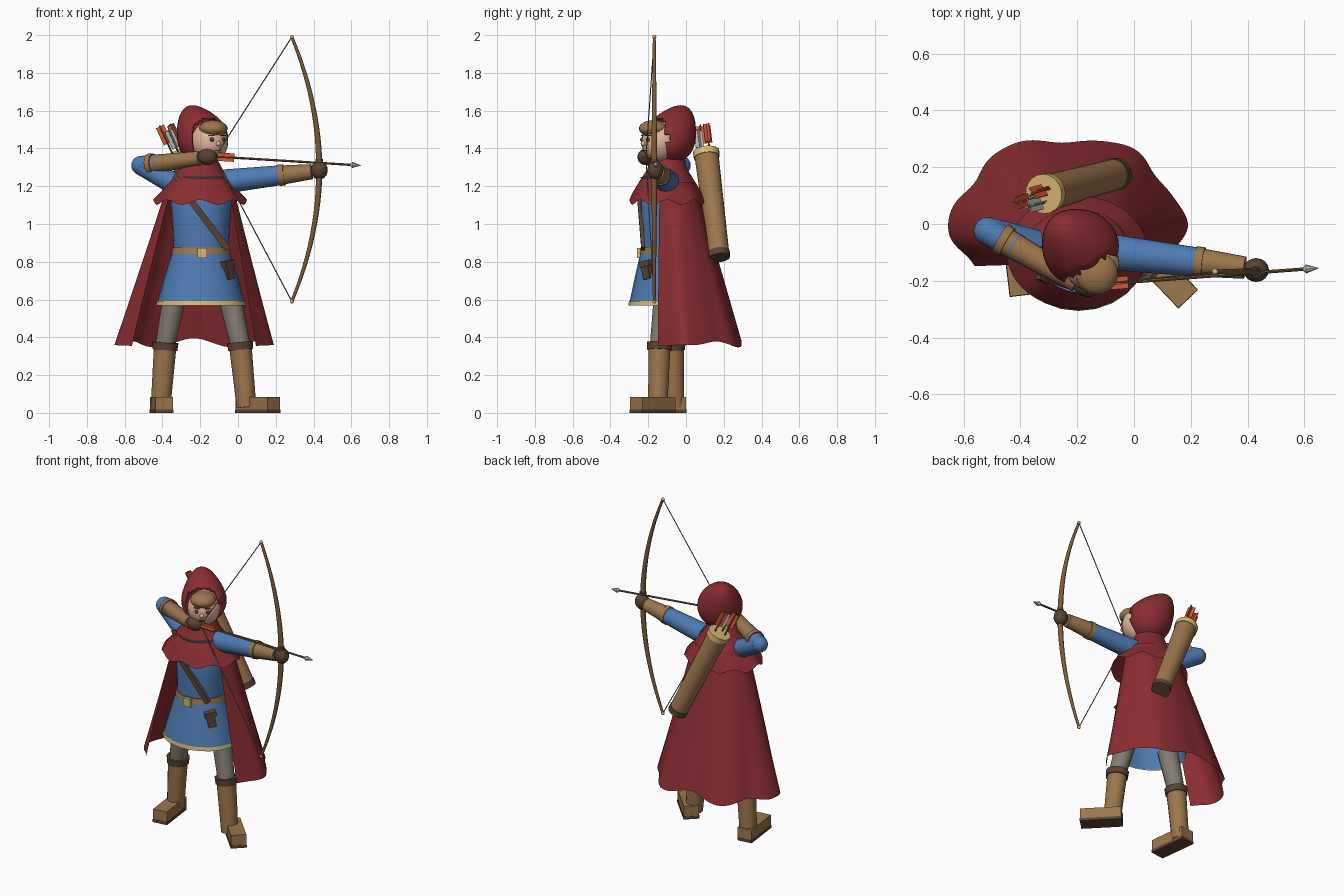
import bpy, bmesh, math
from mathutils import Vector as V, Matrix

if "Cube" in bpy.data.objects:
    bpy.data.objects.remove(bpy.data.objects["Cube"])

def mat(name, r, g, b):
    m = bpy.data.materials.new(name)
    lin = lambda c: (c / 255 / 12.92) if c < 11 else ((c / 255 + 0.055) / 1.055) ** 2.4
    m.diffuse_color = (lin(r), lin(g), lin(b), 1)
    m.use_nodes = True
    m.node_tree.nodes["Principled BSDF"].inputs["Base Color"].default_value = m.diffuse_color
    return m

RED = mat("cloak red", 138, 45, 49)
BLUE = mat("tunic blue", 78, 124, 181)
TAN = mat("leather tan", 156, 118, 77)
DARK = mat("dark leather", 90, 68, 50)
CREAM = mat("cream trim", 220, 188, 118)
GREY = mat("trouser grey", 130, 124, 114)
SKIN = mat("skin", 226, 182, 156)
WOOD = mat("bow wood", 124, 92, 58)
ORANGE = mat("feather orange", 228, 95, 60)
PALE = mat("pale steel", 198, 198, 196)

def finish(name, bm, m, angle=40):
    bmesh.ops.recalc_face_normals(bm, faces=bm.faces)
    me = bpy.data.meshes.new(name)
    bm.to_mesh(me); bm.free()
    me.materials.append(m)
    ob = bpy.data.objects.new(name, me)
    bpy.context.collection.objects.link(ob)
    bpy.ops.object.select_all(action='DESELECT')
    ob.select_set(True); bpy.context.view_layer.objects.active = ob
    bpy.ops.object.shade_smooth_by_angle(angle=math.radians(angle))
    return ob

def skin_rings(name, rings, m, closed=True, caps=True):
    bm = bmesh.new()
    vs = [[bm.verts.new(p) for p in r] for r in rings]
    n = len(vs[0])
    for a, b in zip(vs, vs[1:]):
        for i in range(n if closed else n - 1):
            j = (i + 1) % n
            bm.faces.new((a[i], a[j], b[j], b[i]))
    if caps:
        bm.faces.new(vs[0]); bm.faces.new(vs[-1])
    return finish(name, bm, m)

def loft(name, rows, m, seg=24, caps=True):
    """Horizontal ellipses: (cx, cy, z, rx, ry)."""
    ang = [2 * math.pi * i / seg for i in range(seg)]
    return skin_rings(name, [[(x + rx * math.cos(a), y + ry * math.sin(a), z) for a in ang]
                             for x, y, z, rx, ry in rows], m, caps=caps)

def sweep(name, pts, radii, m, seg=14):
    """Round section along a path."""
    pts = [V(p) for p in pts]
    rings = []
    for i, (p, r) in enumerate(zip(pts, radii)):
        d = (pts[min(i + 1, len(pts) - 1)] - pts[max(i - 1, 0)]).normalized()
        u = d.cross(V((0, 1, 0.01))).normalized()
        w = d.cross(u)
        rings.append([p + r * (math.cos(a) * u + math.sin(a) * w)
                      for a in (2 * math.pi * k / seg for k in range(seg))])
    return skin_rings(name, rings, m)

def ball(name, c, r, m, seg=16):
    r = (r, r, r) if isinstance(r, (int, float)) else r
    bm = bmesh.new()
    bmesh.ops.create_uvsphere(bm, u_segments=seg, v_segments=seg * 2 // 3, radius=1,
                              matrix=Matrix.Translation(c) @ Matrix.Diagonal((*r, 1)))
    return finish(name, bm, m)

def box(name, c, size, m, rot=None):
    bm = bmesh.new()
    bmesh.ops.create_cube(bm, size=1, matrix=Matrix.Translation(c) @ (rot or Matrix()) @ Matrix.Diagonal((*size, 1)))
    return finish(name, bm, m)

def along(p, q, t):
    return V(p).lerp(V(q), t)

def aim(d, side=(0, 1, 0)):
    """Rotation whose local x follows d."""
    x = V(d).normalized(); y = V(side); y = (y - x * y.dot(x)).normalized()
    return Matrix((x, y, x.cross(y))).transposed().to_4x4()

# legs, boots and feet
legs = {"left": [(-.335, -.09, .62), (-.385, -.07, .36), (-.41, -.06, .03)],
        "right": [(-.045, -.11, .62), (.012, -.14, .36), (.045, -.15, .03)]}
feet = {"left": ((-.405, -.128), (.12, -1, 0)), "right": ((.105, -.175), (.69, -.72, 0))}
for s, (hip, knee, ankle) in legs.items():
    sweep(s + "_trouser_leg", [hip, knee], [.062, .052], GREY)
    sweep(s + "_boot", [along(knee, ankle, -.02), ankle], [.06, .052], TAN)
    sweep(s + "_boot_cuff", [along(knee, ankle, -.04), along(knee, ankle, .08)], [.069, .066], DARK)
    (x, y), d = feet[s]
    r = aim(d, (-d[1], d[0], 0))
    box(s + "_foot", (x, y, .05), (.245, .092, .07), TAN, r)
    box(s + "_sole", (x, y, .009), (.249, .096, .018), DARK, r)

# tunic, trim, belt and buckle
CX, CY = -.195, -.1
loft("tunic_torso", [(CX, CY, .86, .145, .135), (CX, CY, 1.0, .152, .138), (CX, CY, 1.12, .162, .14),
                     (CX, CY, 1.21, .145, .125), (CX, CY - .008, 1.25, .138, .134)], BLUE)
loft("tunic_skirt", [(CX, CY, .57, .235, .202), (CX, CY, .7, .2, .175), (CX, CY, .87, .147, .137)], BLUE, caps=False)
loft("skirt_trim", [(CX, CY, .568, .239, .206), (CX, CY, .592, .234, .202)], CREAM, caps=False)
loft("belt", [(CX, CY, .842, .159, .148), (CX, CY, .875, .152, .142)], TAN)
box("belt_buckle", (-.19, -.25, .847), (.05, .018, .052), CREAM)
out = aim((.72, -.69, 0), (.69, .72, 0)) @ Matrix.Rotation(.2, 4, 'X')
box("belt_pouch", (-.05, -.206, .75), (.03, .05, .085), DARK, out)
box("belt_pouch_flap", (-.056, -.206, .79), (.045, .07, .03), DARK, out)
# chest strap, showing again at the far shoulder
sd = V((.19, .02, -.25))
box("chest_strap", (-.155, -.237, 1.0), (.33, .02, .034), DARK, aim(sd))
box("shoulder_strap", (-.318, -.197, 1.235), (.06, .016, .022), DARK, aim((.6, -.3, -.6)))

# cloak: open at the front, folds deepen toward the hem
rows = []
for k in range(11):
    t = k / 10
    row = []
    for i in range(85):
        a = math.radians(-31 + 242 * i / 84)
        w = 1 + t * (.05 * math.cos(6 * a) + .008 * math.cos(13 * a + .5))
        hem = .36 + .01 * math.sin(a) - .025 * math.cos(6 * a) * max(0, math.sin(a))
        row.append((-.2 - .035 * t + (.17 + .232 * t) * w * math.cos(a),
                    -.075 + .075 * t + (.125 + .178 * t) * w * math.sin(a), 1.22 + (hem - 1.22) * t))
    rows.append(row)
skin_rings("cloak", rows, RED, closed=False, caps=False)

# shoulder mantle with scalloped hem
rows = []
for z, rx, ry, wave in ((1.36, .085, .085, 0), (1.29, .115, .105, 0), (1.24, .15, .138, 0),
                        (1.17, .205, .178, .3), (1.115, .248, .2, 1)):
    rows.append([(-.2 + rx * math.cos(a), -.1 + ry * math.sin(a), z + .014 * wave * math.cos(8 * a))
                 for a in (2 * math.pi * i / 48 for i in range(48))])
skin_rings("shoulder_mantle", rows, RED, caps=False)

# head, hair and face
F = V((.47, -.88, 0)); S = V((.88, .47, 0)); UP = V((0, 0, 1))
HC = V((-.15, -.138, 1.435))
ball("head", HC, (.098, .098, .108), SKIN, 24)
ball("hair_fringe", HC + F * .04 + UP * .07, (.076, .076, .045), TAN, 20)
ball("nose", HC + F * .1 - UP * .01, .014, SKIN, 10)
for s, n in ((-1, "left"), (1, "right")):
    d = (F + s * .38 * S).normalized()
    ball(n + "_eye", HC + d * .094 + UP * .012, .012, DARK, 10)
    box(n + "_brow", HC + d * .095 + UP * .034, (.008, .034, .007), DARK, aim(d, S))
box("mouth", HC + F * .09 - UP * .045, (.008, .035, .006), DARK, aim(F, S))

# hood: sphere pulled to a peak at the back, open toward the face
bm = bmesh.new()
bmesh.ops.create_uvsphere(bm, u_segments=28, v_segments=20, radius=1)
bmesh.ops.delete(bm, geom=[f for f in bm.faces if f.calc_center_median().normalized().dot(F) > .55], context='FACES')
tip = V((-.40, .43, .81)).normalized()
for v in bm.verts:
    u = v.co.normalized()
    v.co = V((-.187, -.085, 1.453)) + u * .135 + tip * .068 * max(0, u.dot(tip)) ** 3
hood = finish("hood", bm, RED)
sol = hood.modifiers.new("thickness", 'SOLIDIFY'); sol.thickness = .012

# bow arm
sh, wr = V((-.07, -.1, 1.225)), V((.4, -.155, 1.278))
sweep("bow_arm_sleeve", [sh, along(sh, wr, .65)], [.064, .052], BLUE)
sweep("bow_arm_bracer", [along(sh, wr, .62), along(sh, wr, .98)], [.052, .04], TAN)
sweep("bow_arm_bracer_cuff", [along(sh, wr, .61), along(sh, wr, .67)], [.057, .056], TAN)
ball("bow_hand", (.43, -.162, 1.285), (.045, .042, .05), DARK)

# drawing arm
sh, el, wr = V((-.34, -.08, 1.215)), V((-.515, -.025, 1.31)), V((-.2, -.205, 1.348))
sweep("draw_arm_upper", [sh, el], [.058, .05], BLUE)
ball("draw_arm_elbow", el, .05, BLUE)
sweep("draw_arm_sleeve", [el, along(el, wr, .3)], [.05, .048], BLUE)
sweep("draw_arm_bracer", [along(el, wr, .16), wr], [.05, .037], TAN)
sweep("draw_arm_bracer_cuff", [along(el, wr, .14), along(el, wr, .22)], [.057, .056], TAN)
ball("draw_hand", (-.162, -.215, 1.355), (.052, .042, .043), DARK)

# bow and string
ts = [i / 12 - 1 for i in range(25)]
sweep("bow", [(.285 + .145 * (1 - t * t), -.168, 1.29 + .7 * t) for t in ts],
      [.017 - .009 * abs(t) for t in ts], WOOD, 10)
sweep("bow_grip", [(.43, -.168, 1.24), (.43, -.168, 1.345)], [.021, .021], DARK)
nock = V((-.12, -.212, 1.357))
for s, n in ((1, "upper"), (-1, "lower")):
    end = (.285, -.168, 1.29 + .7 * s)
    ball(n + "_bow_tip", end, .011, CREAM, 10)
    sweep(n + "_string", [end, nock], [.003, .003], GREY, 6)

def feathers(name, p, d, length, width, mats, turn):
    """Crossed vanes around a shaft; the first one faces forward."""
    for k, m in enumerate(mats):
        a = k * math.pi / 2 + turn
        side = aim(d) @ V((0, math.cos(a), math.sin(a)))
        box(f"{name}_{k}", p, (length, width, .005), m, aim(d, d.cross(side)))

# nocked arrow
end = V((.65, -.155, 1.31)); d = (end - nock).normalized()
sweep("arrow_shaft", [nock, end - d * .04], [.006, .006], WOOD, 8)
sweep("arrow_head", [end - d * .055, end - d * .045, end], [.006, .016, .001], PALE, 8)
feathers("arrow_feather", nock + d * .055, d, .09, .044, [ORANGE, ORANGE], .15)

# quiver with spare arrows
qb, qt = V((-.065, .175, .835)), V((-.318, .106, 1.385))
q = (qt - qb).normalized()
sweep("quiver", [qb, qt - q * .02], [.055, .064], TAN, 20)
sweep("quiver_base", [qb - q * .015, qb + q * .02], [.057, .059], DARK, 20)
sweep("quiver_rim", [qt - q * .035, qt], [.069, .07], CREAM, 20)
for k, (ox, oy, h, m) in enumerate(((-.035, -.015, .15, ORANGE), (.0, -.03, .125, PALE), (.025, .02, .16, ORANGE))):
    p = qt + V((ox, oy, 0))
    sweep(f"spare_arrow_{k}", [p - q * .05, p + q * h], [.005, .005], WOOD, 6)
    feathers(f"spare_feather_{k}", p + q * (h - .055), q, .1, .046, [m, m], .1 + .25 * k)
